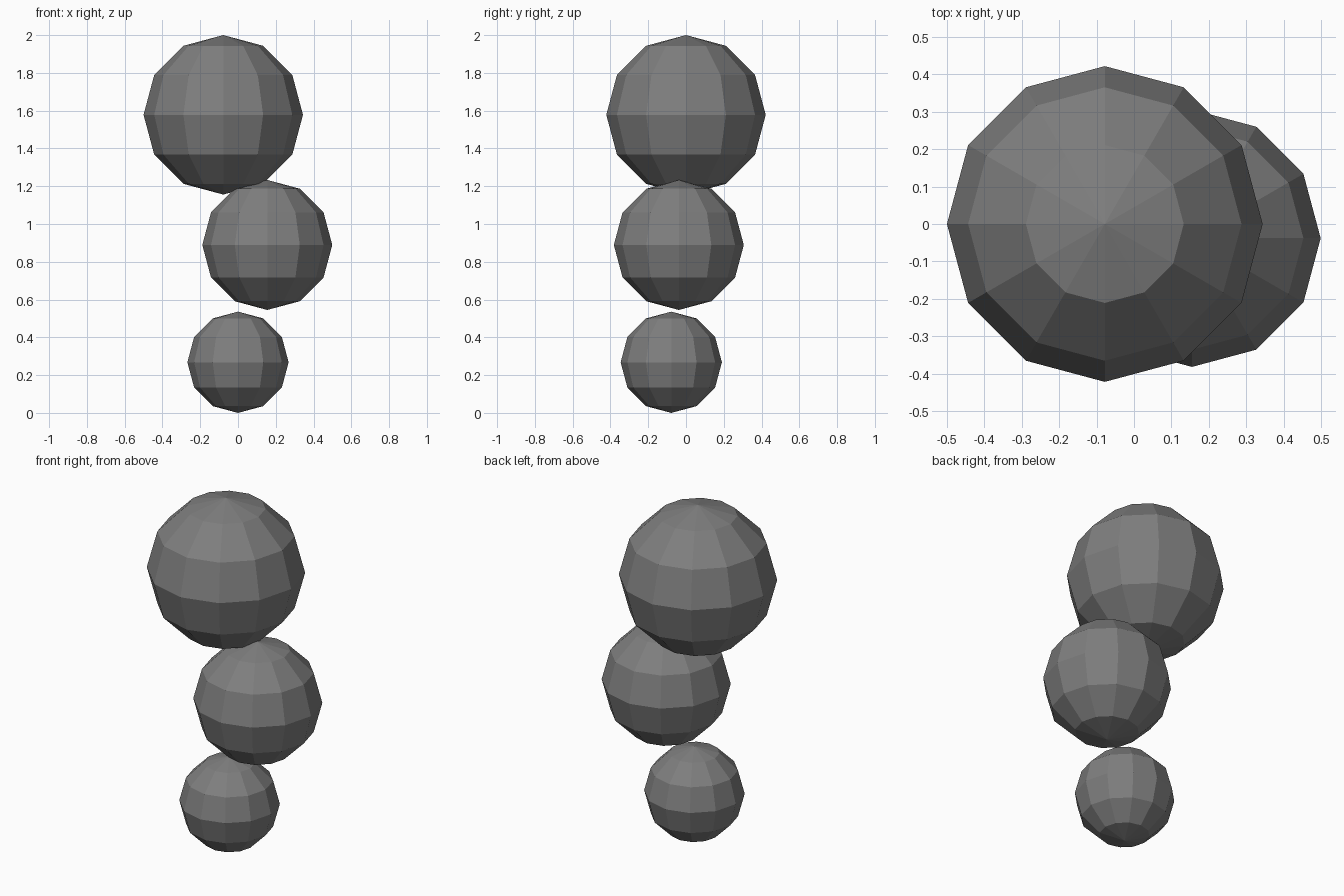
import bpy

if "Cube" in bpy.data.objects:
    bpy.data.objects.remove(bpy.data.objects["Cube"])

# One flat grey for all the stones
grey = bpy.data.materials.new("stone_grey")
grey.diffuse_color = (0.21, 0.21, 0.21, 1.0)
grey.use_nodes = True
grey.node_tree.nodes["Principled BSDF"].inputs["Base Color"].default_value = grey.diffuse_color


def ball(name, radius, location):
    """Low-poly, flat-shaded ball."""
    bpy.ops.mesh.primitive_uv_sphere_add(
        segments=12, ring_count=6, radius=radius, location=location)
    obj = bpy.context.object
    obj.name = name
    obj.data.materials.append(grey)
    bpy.ops.object.shade_flat()


# Stack of three balls, growing towards the top
ball("bottom_ball", 0.268, (0.0, -0.078, 0.268))
ball("middle_ball", 0.344, (0.155, -0.038, 0.889))
ball("top_ball", 0.422, (-0.078, 0.0, 1.578))
